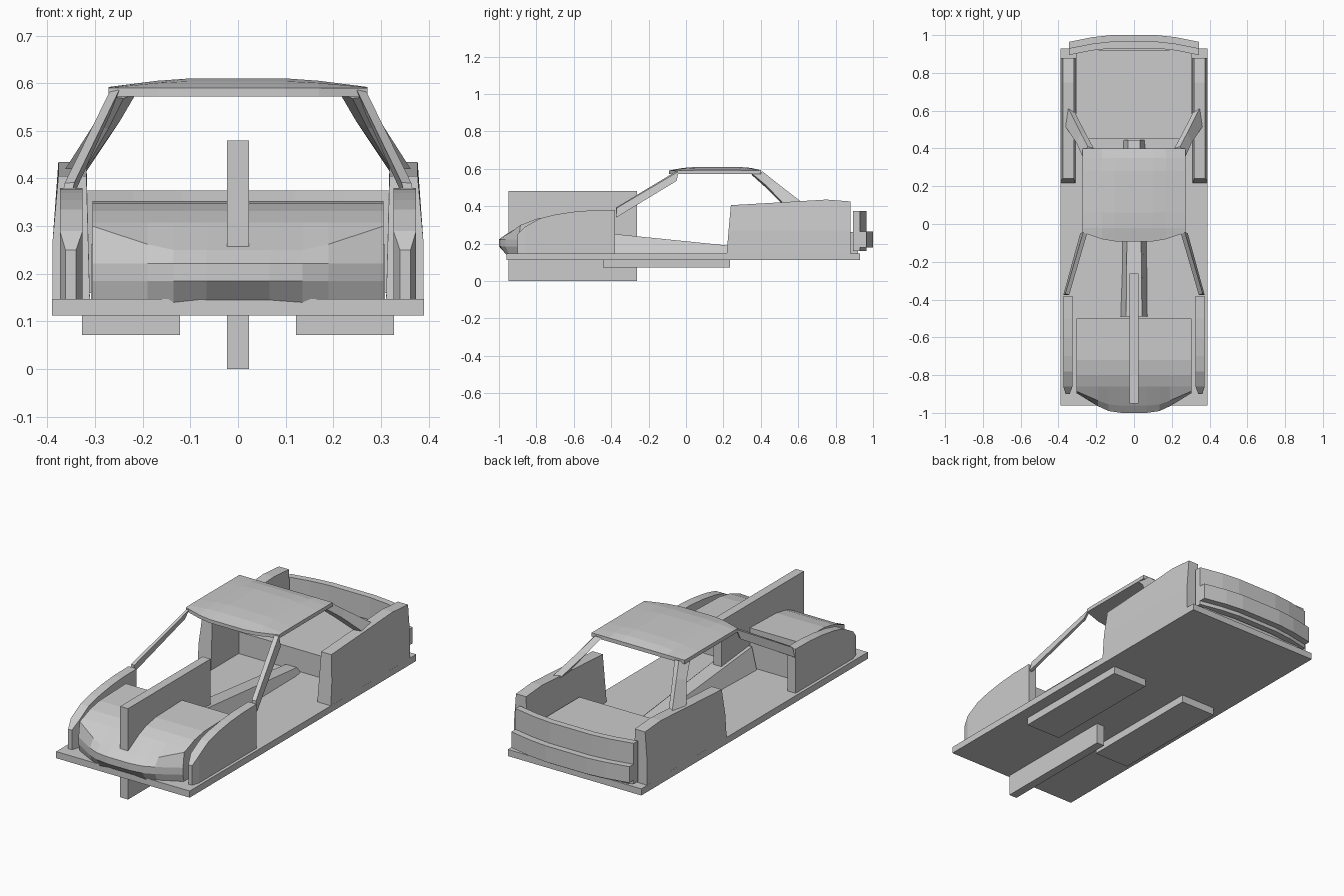
import bpy, bmesh

if "Cube" in bpy.data.objects:
    bpy.data.objects.remove(bpy.data.objects["Cube"])


def loft(name, rings, mirror=False):
    """Skin equal-length rings of points and cap both ends."""
    bm = bmesh.new()
    vs = [[bm.verts.new(p) for p in r] for r in rings]
    n = len(rings[0])
    for a, b in zip(vs, vs[1:]):
        for i in range(n):
            j = (i + 1) % n
            bm.faces.new((a[i], a[j], b[j], b[i]))
    bm.faces.new(vs[0])
    bm.faces.new(vs[-1])
    bmesh.ops.recalc_face_normals(bm, faces=bm.faces[:])
    me = bpy.data.meshes.new(name)
    bm.to_mesh(me)
    bm.free()
    ob = bpy.data.objects.new(name, me)
    bpy.context.collection.objects.link(ob)
    if mirror:
        ob.modifiers.new("Mirror", 'MIRROR')
    return ob


def box(name, x0, x1, y0, y1, z0, z1, mirror=False):
    ring = [(y0, z0), (y1, z0), (y1, z1), (y0, z1)]
    return loft(name, [[(x, y, z) for y, z in ring] for x in (x0, x1)], mirror)


def across(half):
    """Mirror (x, ...) stations, listed outermost first, to the other side."""
    return [(-s[0],) + s[1:] for s in half] + list(reversed(half))


# Floor, underside pads, centre fin, rear deck
box("floor", -.39, .39, -.96, .93, .112, .147)
box("underside_pad", .122, .327, -.445, .235, .072, .113, True)
box("centre_fin", -.023, .023, -.95, -.262, 0, .48)
box("rear_deck", -.308, .308, .45, .92, .147, .262)

# Tapering tunnel
loft("tunnel", [[(-w, y, .14), (-t, y, z), (t, y, z), (w, y, .14)]
                for y, w, t, z in ((-.49, .072, .042, .262), (.445, .062, .032, .167))])

# Hood with bulging nose: x, y of upper lip, z of lip, y of bulge, y of base
hood = []
for x, yl, zl, yb, y0 in across([(.305, -.885, .30, -.895, -.885), (.19, -.935, .262, -.965, -.945),
                                 (.135, -.955, .25, -.99, -.96), (.066, -.962, .25, -1.0, -.955)]):
    hood.append([(x, y, z) for y, z in (
        (-.5, .14), (-.5, .353), (-.72, .347), (-.80, .332), (-.86, .308), (yl, zl),
        (yb, .222), (yb, .185), (y0, .14))])
loft("hood", hood)

# Front fenders, narrowed at the nose
fender = [(-.38, .38), (-.50, .378), (-.60, .37), (-.70, .355), (-.78, .335), (-.86, .29), (-.90, .25)]
rings = []
for y, z in fender:
    a, b, y0 = (.34, .362, y) if y < -.88 else (.326, .374, y)
    rings.append([(a, y, z), (b, y, z), (b, y0, .145), (a, y0, .145)])
loft("front_fender", rings, True)

# Rear quarter panels with leaning front edge
quarter = [(.215, .24, .405), (.49, .50, .42), (.75, .75, .435), (.88, .88, .425)]
loft("rear_quarter_panel", [[(.31, y0, .112), (.39, y0, .112), (.389, y0 * .5 + y1 * .5, .27),
                             (.377, y1, z), (.318, y1, z)] for y0, y1, z in quarter], True)


# Curved tail panel and bumper
def curved_bar(name, y, thick, z0, z1):
    loft(name, [[(x, y + d, z0), (x, y + d, z1), (x, y + d + thick, z1), (x, y + d + thick, z0)]
                for x, d in across([(.345, -.036), (.22, -.011), (.12, 0)])])


curved_bar("tail_panel", .93, .036, .16, .375)
curved_bar("rear_bumper", .964, .036, .18, .265)

# Domed roof: x, front edge y, crown height
roof = []
for x, f, h in across([(.272, -.045, .592), (.17, -.08, .605), (.10, -.092, .61)]):
    roof.append([(x, y, z) for y, z in (
        (f, .572), (f, .59), (-.02, h - (h - .59) * .3), (.06, h), (.28, h),
        (.35, h - (h - .59) * .3), (.4, .592), (.4, .572))])
loft("roof", roof)

# Windscreen pillars
loft("front_pillar", [
    [(.248, -.05, .588), (.268, -.04, .585), (.285, -.05, .535), (.268, -.06, .535)],
    [(.343, -.375, .392), (.364, -.37, .39), (.374, -.375, .338), (.357, -.375, .338)]], True)

# Rear pillars flaring to the quarter panels
loft("rear_pillar", [
    [(.272, .355, .572), (.245, .41, .585), (.213, .40, .58), (.240, .35, .568)],
    [(.305, .43, .51), (.283, .485, .525), (.248, .465, .52), (.272, .42, .505)],
    [(.372, .53, .405), (.352, .62, .42), (.318, .60, .415), (.332, .525, .40)]], True)
